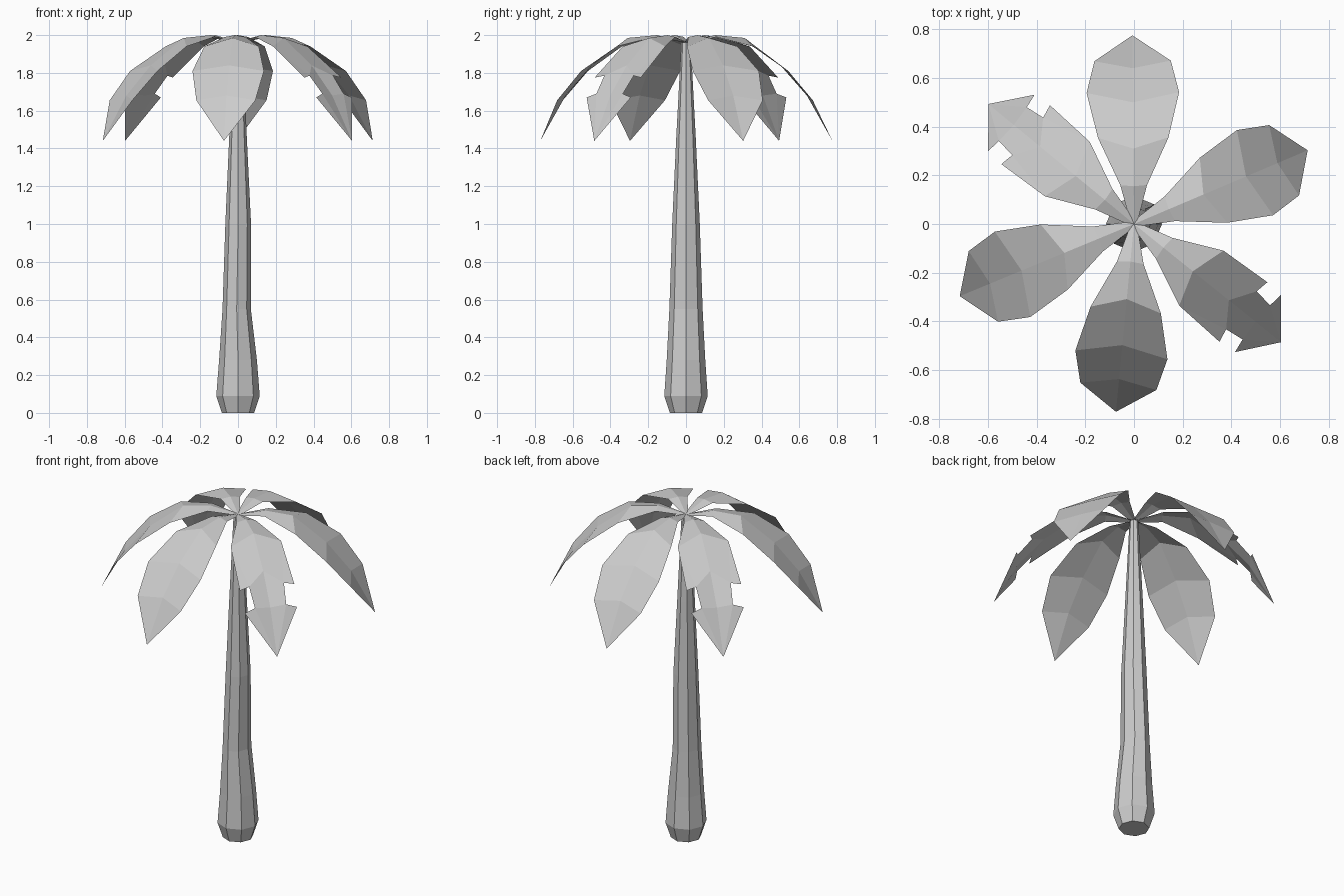
import bpy, bmesh, math

cube = bpy.data.objects.get("Cube")
if cube:
    bpy.data.objects.remove(cube, do_unlink=True)

# One plain grey for the whole tree
grey = bpy.data.materials.new("plain grey")
grey.use_nodes = True
colour = (0.6, 0.6, 0.6, 1)
grey.diffuse_color = colour
grey.node_tree.nodes["Principled BSDF"].inputs["Base Color"].default_value = colour


def add_object(name, bm):
    mesh = bpy.data.meshes.new(name)
    bm.to_mesh(mesh)
    bm.free()
    mesh.materials.append(grey)
    obj = bpy.data.objects.new(name, mesh)
    bpy.context.collection.objects.link(obj)
    return obj


# Trunk: stacked octagons as (height, radius across, radius deep, x shift)
RINGS = [(0, .085, .085, 0), (.09, .115, .115, 0), (.28, .1, .102, 0),
         (.55, .075, .088, -.007), (1, .068, .073, .001),
         (1.45, .047, .052, 0), (1.96, .025, .025, 0)]


def make_trunk():
    bm = bmesh.new()
    sides = 8
    rings = []
    for z, rx, ry, shift in RINGS:
        angles = [math.tau * i / sides for i in range(sides)]
        rings.append([bm.verts.new((shift + rx * math.cos(a), ry * math.sin(a), z))
                      for a in angles])
    for low, high in zip(rings, rings[1:]):
        for i in range(sides):
            j = (i + 1) % sides
            bm.faces.new((low[i], low[j], high[j], high[i]))
    bm.faces.new(rings[0][::-1])
    bm.faces.new(rings[-1])
    return add_object("trunk", bm)


# Frond midrib as (reach, height), and its two kinds of edge as (reach, half width, height)
MIDRIB = [(0, 1.965), (.155, 2), (.31, 1.985), (.5, 1.84), (.64, 1.68), (.775, 1.44)]
STEM = [(0, .012, 1.96), (.16, .055, 1.99), (.355, .145, 1.94)]
WHOLE_EDGE = STEM + [(.54, .19, 1.81), (.67, .157, 1.655)]
TORN_EDGE = STEM + [(.577, .157, 1.775), (.566, .1, 1.785),
                    (.645, .09, 1.69), (.653, .15, 1.67)]


def make_frond(name, degrees, torn):
    bm = bmesh.new()
    rib = [bm.verts.new((r, 0, z)) for r, z in MIDRIB]
    for side in (1, -1):
        points = TORN_EDGE if torn else WHOLE_EDGE
        e = [bm.verts.new((r, side * w, z)) for r, w, z in points]
        faces = [(rib[i], e[i], e[i + 1], rib[i + 1]) for i in range(2)]
        if torn:
            # Notch between the blade and the arrow-shaped tip
            faces += [(rib[2], e[2], e[4], rib[3]), (e[2], e[3], e[4]),
                      (rib[3], e[4], e[5], rib[4]),
                      (rib[4], e[5], rib[5]), (e[5], e[6], rib[5])]
        else:
            faces += [(rib[i], e[i], e[i + 1], rib[i + 1]) for i in (2, 3)]
            faces.append((rib[4], e[4], rib[5]))
        for f in faces:
            bm.faces.new(f[::-1] if side == 1 else f)
    bmesh.ops.recalc_face_normals(bm, faces=bm.faces)
    if sum(f.normal.z for f in bm.faces) < 0:
        bmesh.ops.reverse_faces(bm, faces=bm.faces)
    obj = add_object(name, bm)
    obj.rotation_euler.z = math.radians(degrees)
    return obj


make_trunk()
for name, degrees, torn in [("back_frond", 90.5, False),
                            ("back_left_frond", 23, False),
                            ("front_left_torn_frond", -38.8, True),
                            ("front_frond", 264.5, False),
                            ("front_right_frond", 202.5, False),
                            ("back_right_torn_frond", 140.5, True)]:
    make_frond(name, degrees, torn)
